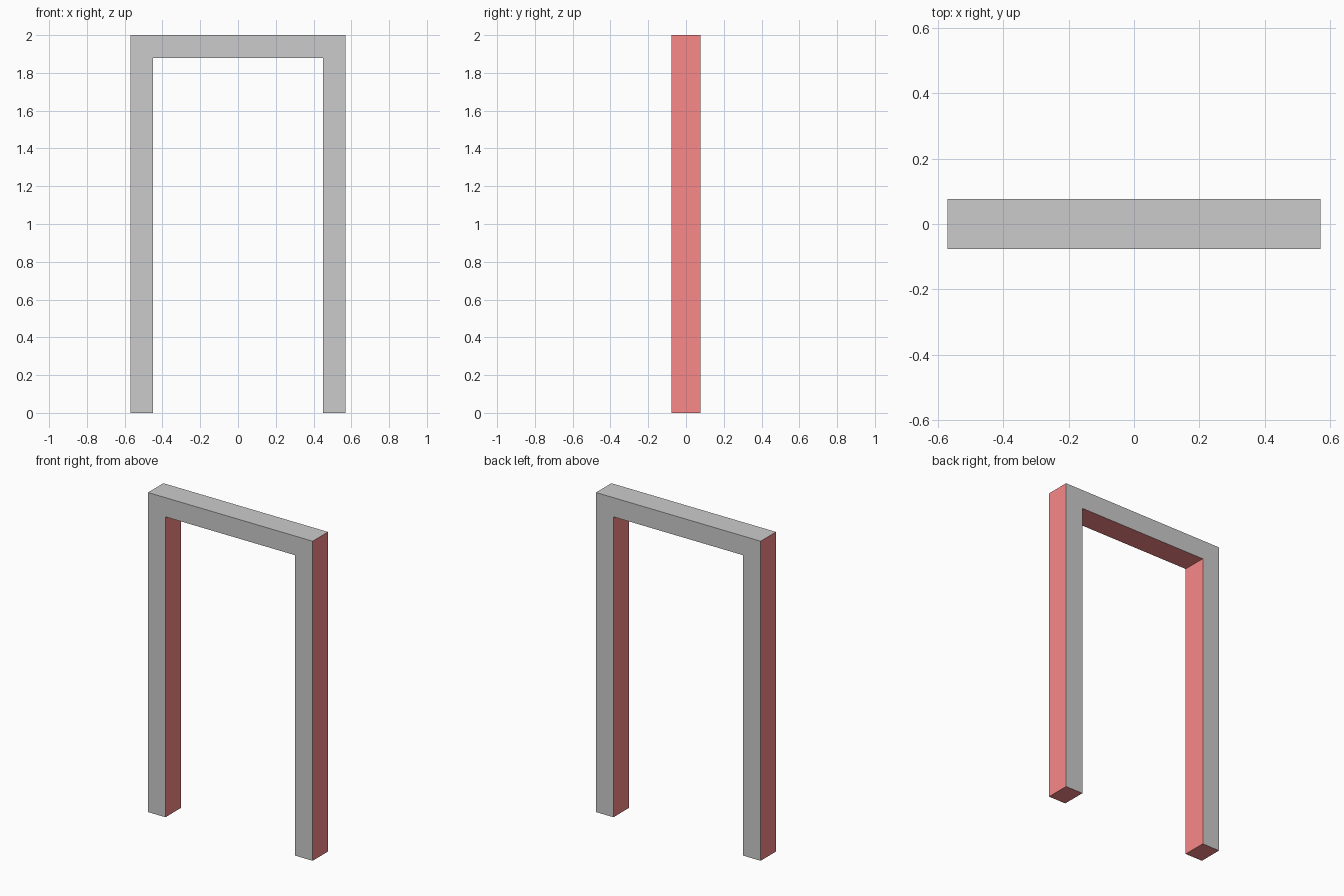
import bpy, bmesh

if "Cube" in bpy.data.objects:
    bpy.data.objects.remove(bpy.data.objects["Cube"])

W, INNER, TOP, UNDER, D = 0.57, 0.449, 2.0, 1.88, 0.076

# Doorway outline in the xz plane: one half, then mirrored
half = [(W, 0), (W, TOP)]
inner = [(INNER, 0), (INNER, UNDER)]
outline = half + [(-x, z) for x, z in reversed(half)] \
    + [(-x, z) for x, z in inner] + list(reversed(inner))

# Extrude the outline through the depth
bm = bmesh.new()
front = bm.faces.new([bm.verts.new((x, -D, z)) for x, z in outline])
ext = bmesh.ops.extrude_face_region(bm, geom=[front], use_keep_orig=True)
new_verts = [g for g in ext["geom"] if isinstance(g, bmesh.types.BMVert)]
bmesh.ops.translate(bm, verts=new_verts, vec=(0, 2 * D, 0))
bmesh.ops.recalc_face_normals(bm, faces=bm.faces[:])

# Front, back and top stay grey; sides, jambs and undersides are red
for f in bm.faces:
    f.normal_update()
    f.material_index = 1 if abs(f.normal.x) > 0.5 or f.normal.z < -0.5 else 0

mesh = bpy.data.meshes.new("door_frame")
bm.to_mesh(mesh)
bm.free()

for name, colour in (("grey", (0.8, 0.8, 0.8, 1)), ("red", (0.95, 0.25, 0.25, 1))):
    mat = bpy.data.materials.new(name)
    mat.diffuse_color = colour
    mat.use_nodes = True
    mat.node_tree.nodes["Principled BSDF"].inputs["Base Color"].default_value = mat.diffuse_color
    mesh.materials.append(mat)

frame = bpy.data.objects.new("door_frame", mesh)
bpy.context.collection.objects.link(frame)
